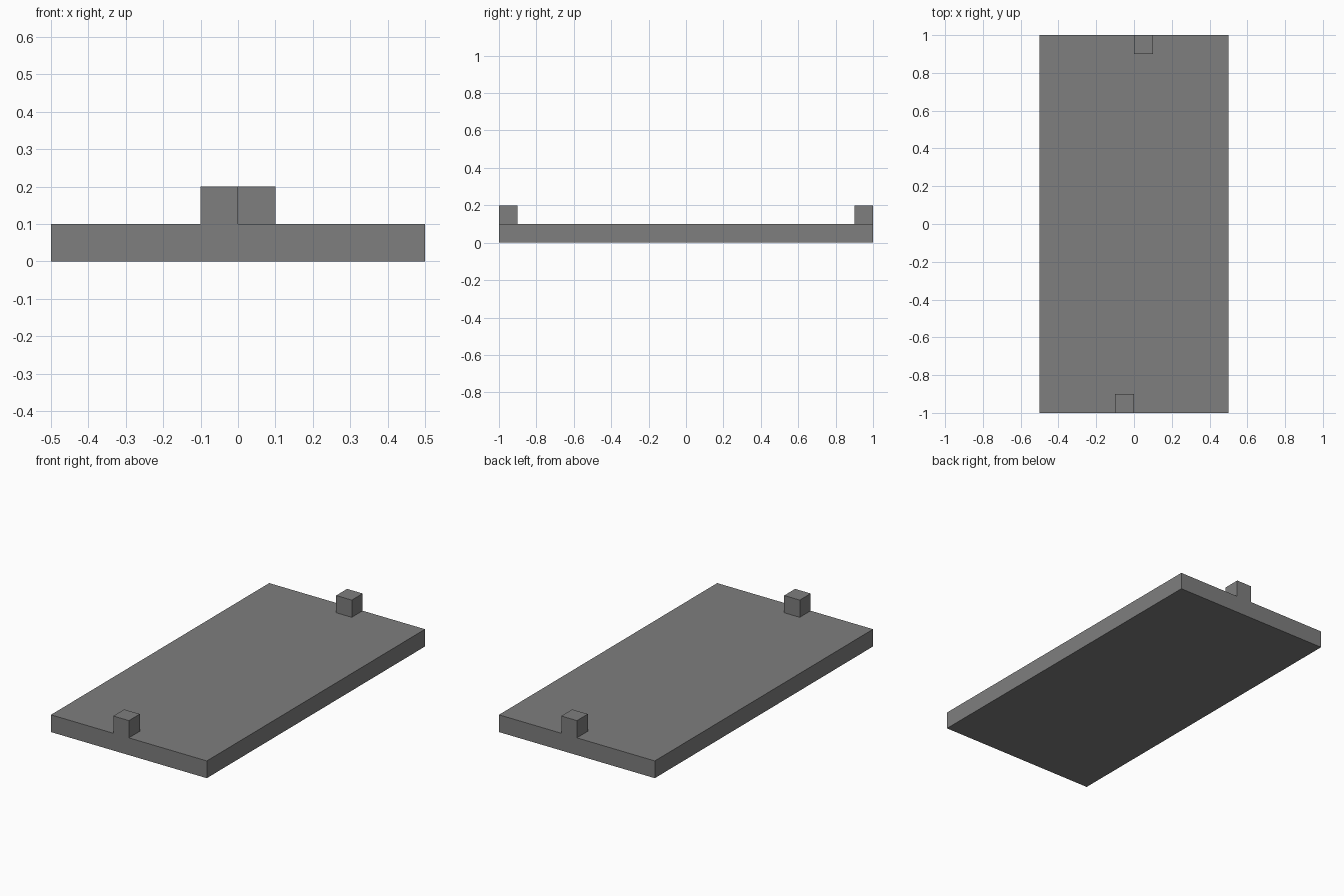
import bpy
import bmesh
from mathutils import Matrix, Vector

cube = bpy.data.objects.get("Cube")
if cube:
    bpy.data.objects.remove(cube, do_unlink=True)

# Single plain grey material
GREY = (0.21, 0.21, 0.21, 1)
grey = bpy.data.materials.new("mid_grey")
grey.use_nodes = True
grey.diffuse_color = GREY
grey.node_tree.nodes["Principled BSDF"].inputs["Base Color"].default_value = GREY


def box(name, centre, size):
    """Add a flat-shaded box with the given centre and dimensions."""
    bm = bmesh.new()
    placement = Matrix.Translation(centre) @ Matrix.Diagonal(Vector(size).to_4d())
    bmesh.ops.create_cube(bm, size=1, matrix=placement)
    mesh = bpy.data.meshes.new(name)
    bm.to_mesh(mesh)
    bm.free()
    mesh.materials.append(grey)
    obj = bpy.data.objects.new(name, mesh)
    bpy.context.collection.objects.link(obj)
    return obj


# Flat slab
box("base_slab", (0, 0, 0.05), (1, 2, 0.1))

# Small pegs at opposite ends, offset to either side of the centre line
for name, side in (("front_peg", -1), ("back_peg", 1)):
    box(name, (side * 0.05, side * 0.95, 0.15), (0.1, 0.1, 0.1))
